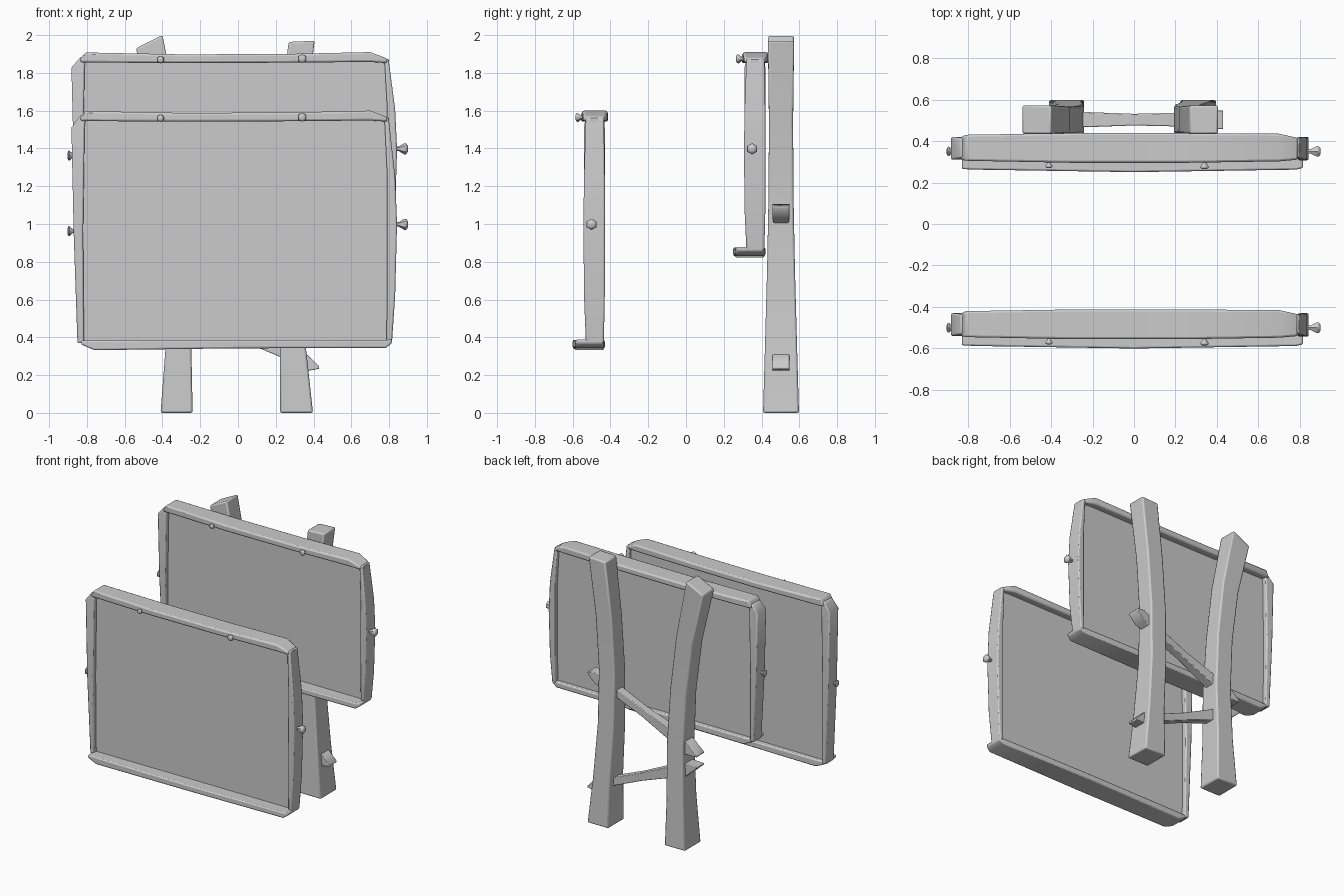
import bpy, bmesh, math
from mathutils import Vector

if "Cube" in bpy.data.objects:
    bpy.data.objects.remove(bpy.data.objects["Cube"])


def loft(name, rings, bevel=0.0, angle=50):
    """Skin a list of equal-length point rings and cap both ends."""
    bm = bmesh.new()
    vr = [[bm.verts.new(p) for p in r] for r in rings]
    n = len(vr[0])
    for a, b in zip(vr, vr[1:]):
        for i in range(n):
            j = (i + 1) % n
            bm.faces.new((a[i], a[j], b[j], b[i]))
    bm.faces.new(vr[0])
    bm.faces.new(vr[-1])
    bmesh.ops.recalc_face_normals(bm, faces=bm.faces[:])
    me = bpy.data.meshes.new(name)
    bm.to_mesh(me)
    bm.free()
    ob = bpy.data.objects.new(name, me)
    bpy.context.collection.objects.link(ob)
    if bevel:
        m = ob.modifiers.new("soft_edges", 'BEVEL')
        m.width = bevel
        m.segments = 2
        m.limit_method = 'ANGLE'
        m.angle_limit = math.radians(45)
    bpy.ops.object.select_all(action='DESELECT')
    ob.select_set(True)
    bpy.context.view_layer.objects.active = ob
    bpy.ops.object.shade_smooth_by_angle(angle=math.radians(angle))
    return ob


def x_ring(x, y0, y1, z0, z1):
    return [(x, y0, z0), (x, y1, z0), (x, y1, z1), (x, y0, z1)]


def z_ring(z, x0, x1, y0, y1, tilt=0.0):
    return [(x0, y0, z - tilt), (x1, y0, z + tilt), (x1, y1, z + tilt), (x0, y1, z - tilt)]


def nail(name, base, axis, r, length):
    """Small hexagonal peg with a flared, domed head."""
    d = Vector(axis)
    u = Vector((0, 0, 1))
    w = d.cross(u)
    rings = []
    for t, k in ((-0.5, 0.4), (0.2, 0.4), (0.7, 1.0), (0.85, 0.95), (1.0, 0.5)):
        c = Vector(base) + d * (t * length)
        rings.append([c + (u * math.cos(a) + w * math.sin(a)) * r * k
                      for a in (i * math.pi / 3 for i in range(6))])
    loft(name, rings)


def board(name, dy, zb, zt):
    """Framed panel; zb and zt are the panel bottom and top."""
    def fz(z):
        return zb + (z - 0.37) * (zt - zb) / 1.19

    # thin panel
    loft(name + "_panel", [x_ring(x, dy - 0.505, dy - 0.465, zb, zt) for x in (-0.83, 0.80)])

    # top and bottom rails
    top = [(-0.835, -0.540, -0.430, -0.015, 0.002), (-0.81, -0.545, -0.420, -0.015, 0.038),
           (-0.30, -0.555, -0.412, -0.018, 0.028), (0.25, -0.555, -0.412, -0.016, 0.030),
           (0.70, -0.548, -0.415, -0.012, 0.040), (0.79, -0.540, -0.435, -0.018, 0.006)]
    loft(name + "_top_rail", [x_ring(x, y0 + dy, y1 + dy, zt + a, zt + b)
                              for x, y0, y1, a, b in top], 0.01)
    bot = [(-0.83, -0.585, -0.440, -0.008, 0.014), (-0.76, -0.588, -0.435, -0.038, 0.014),
           (0.0, -0.600, -0.430, -0.028, 0.016), (0.78, -0.588, -0.435, -0.027, 0.016),
           (0.815, -0.580, -0.440, -0.002, 0.020)]
    loft(name + "_bottom_rail", [x_ring(x, y0 + dy, y1 + dy, zb + a, zb + b)
                                 for x, y0, y1, a, b in bot], 0.008)

    # left and right rails
    left = [(0.37, -0.85, -0.815, -0.53, -0.435), (0.95, -0.87, -0.82, -0.54, -0.43),
            (1.51, -0.882, -0.812, -0.54, -0.43), (1.575, -0.835, -0.805, -0.53, -0.435)]
    right = [(0.37, 0.785, 0.815, -0.53, -0.435), (0.62, 0.79, 0.832, -0.54, -0.43),
             (1.0, 0.79, 0.842, -0.543, -0.43), (1.25, 0.79, 0.832, -0.54, -0.43),
             (1.565, 0.775, 0.797, -0.53, -0.435)]
    for side, prof in (("left", left), ("right", right)):
        loft(f"{name}_{side}_rail", [z_ring(fz(z), x0, x1, y0 + dy, y1 + dy)
                                     for z, x0, x1, y0, y1 in prof], 0.008)

    # nails in the top rail and on both sides
    zm = (zb + zt) / 2
    nail(name + "_top_nail_1", (-0.41, dy - 0.55, zt), (0, -1, 0), 0.02, 0.03)
    nail(name + "_top_nail_2", (0.34, dy - 0.55, zt + 0.005), (0, -1, 0), 0.024, 0.035)
    nail(name + "_right_nail", (0.838, dy - 0.5, zm + 0.033), (1, 0, 0), 0.03, 0.062)
    nail(name + "_left_nail", (-0.868, dy - 0.5, zm - 0.003), (-1, 0, 0), 0.027, 0.035)


board("front_board", 0.0, 0.37, 1.56)
board("rear_board", 0.85, 0.86, 1.87)

# bent posts: z, centre x, half width, half depth, end tilt
posts = {
    "left_post": [(0, -0.325, 0.085, 0.095, 0), (0.35, -0.315, 0.068, 0.085, 0),
                  (0.75, -0.308, 0.066, 0.074, 0), (1.15, -0.33, 0.066, 0.066, 0.006),
                  (1.55, -0.38, 0.068, 0.064, 0.018), (1.965, -0.47, 0.07, 0.069, 0.035)],
    "right_post": [(0, 0.31, 0.087, 0.095, 0), (0.35, 0.29, 0.069, 0.085, 0),
                   (0.75, 0.262, 0.066, 0.074, 0), (1.15, 0.258, 0.066, 0.066, 0),
                   (1.55, 0.285, 0.067, 0.064, 0), (1.967, 0.337, 0.069, 0.069, 0.003)],
}
for name, secs in posts.items():
    loft(name, [z_ring(z, cx - hx, cx + hx, 0.503 - hy, 0.503 + hy, t)
                for z, cx, hx, hy, t in secs], 0.01)

# slanted cross bars with wedge ends that poke through the posts
bar = [(-0.47, 0.045, 0.006), (-0.37, 0.045, 0.052), (-0.25, 0.037, 0.042), (0.0, 0.028, 0.03),
       (0.22, 0.033, 0.03), (0.37, 0.045, 0.042), (0.43, 0.045, 0.006)]
for name, z_mid, slope in (("upper_cross_bar", 0.905, 0.43), ("lower_cross_bar", 0.42, -0.42)):
    loft(name, [x_ring(x, 0.503 - hy, 0.503 + hy, z_mid + slope * x - hz, z_mid + slope * x + hz)
                for x, hy, hz in bar], 0.004)
